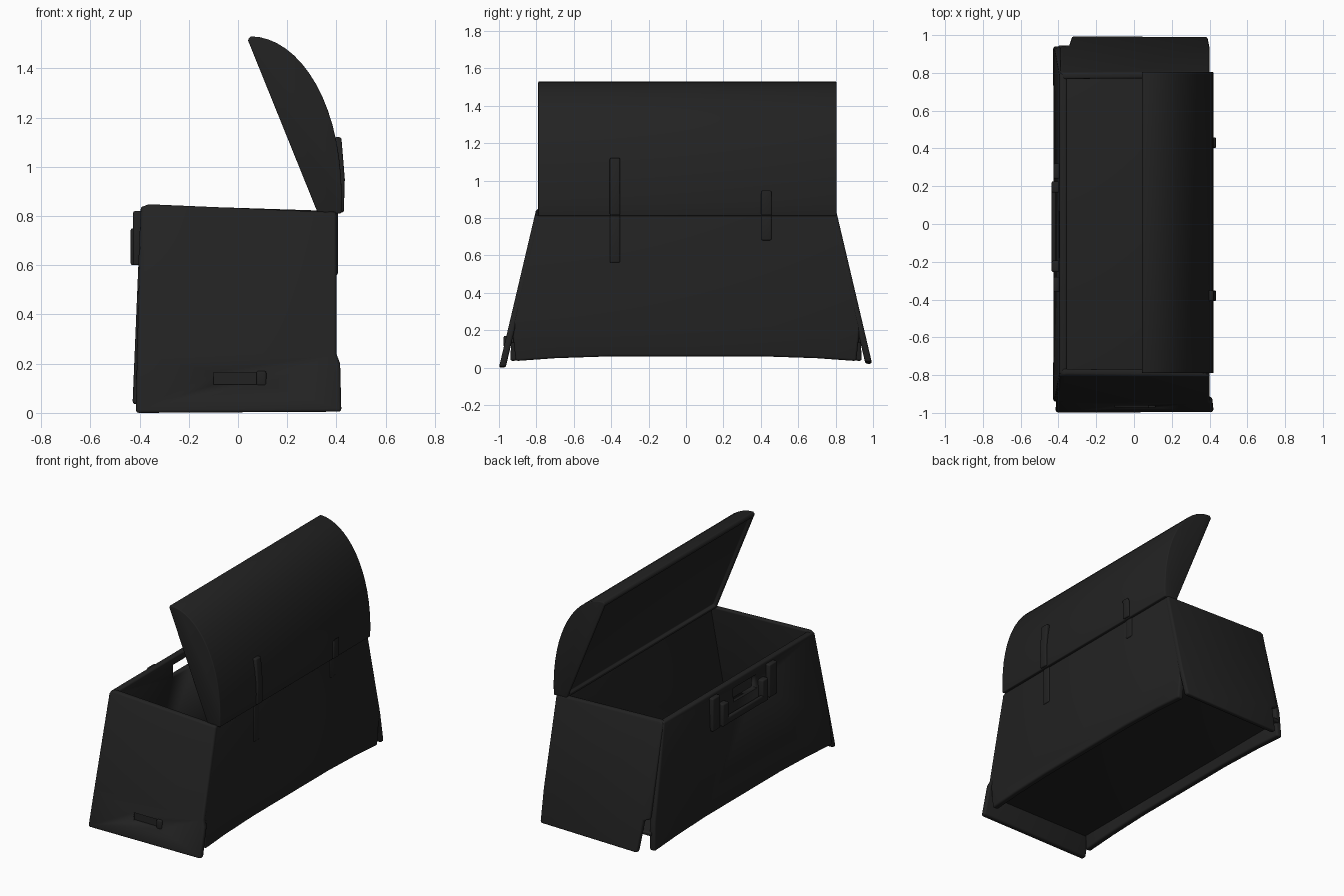
import bpy, bmesh, math
from mathutils import Vector

if "Cube" in bpy.data.objects:
    bpy.data.objects.remove(bpy.data.objects["Cube"])

black = bpy.data.materials.new("soft black")
black.diffuse_color = (0.016, 0.016, 0.016, 1)
black.use_nodes = True
black.node_tree.nodes["Principled BSDF"].inputs["Base Color"].default_value = black.diffuse_color


def finish(name, bm, bevel):
    """Round the hard edges, then make a smooth-shaded object."""
    bmesh.ops.recalc_face_normals(bm, faces=bm.faces)
    hard = [e for e in bm.edges if e.calc_face_angle(0) > math.radians(35)]
    if bevel:
        bmesh.ops.bevel(bm, geom=hard, offset=bevel, segments=3, profile=0.5,
                        affect='EDGES', clamp_overlap=True)
    me = bpy.data.meshes.new(name)
    bm.to_mesh(me)
    bm.free()
    me.materials.append(black)
    ob = bpy.data.objects.new(name, me)
    bpy.context.collection.objects.link(ob)
    bpy.ops.object.select_all(action='DESELECT')
    ob.select_set(True)
    bpy.context.view_layer.objects.active = ob
    bpy.ops.object.shade_smooth_by_angle(angle=math.radians(40))
    return ob


def prism(pts, offset):
    """Extrude a 3D outline along an offset."""
    bm = bmesh.new()
    face = bm.faces.new([bm.verts.new(p) for p in pts])
    ext = bmesh.ops.extrude_face_region(bm, geom=[face], use_keep_orig=True)
    bmesh.ops.translate(bm, vec=offset,
                        verts=[g for g in ext['geom'] if isinstance(g, bmesh.types.BMVert)])
    bmesh.ops.recalc_face_normals(bm, faces=bm.faces)
    return bm


def slab(name, pts, offset, bevel=0.012):
    return finish(name, prism(pts, offset), bevel)


def box(name, x0, x1, y0, y1, z0, z1, bevel=0.008):
    return slab(name, [(x0, y0, z0), (x1, y0, z0), (x1, y1, z0), (x0, y1, z0)],
                (0, 0, z1 - z0), bevel)


def cut_box(ob, *size):
    """Cut a box-shaped hole or recess out of an object."""
    cutter = box("cutter", *size, 0)
    cutter.hide_render = True
    mod = ob.modifiers.new("cut", 'BOOLEAN')
    mod.operation, mod.object, mod.solver = 'DIFFERENCE', cutter, 'EXACT'
    bpy.context.view_layer.objects.active = ob
    bpy.ops.object.modifier_apply(modifier="cut")
    bpy.data.objects.remove(cutter)


# Sloping end panels
def end_y(z):
    return 1.0 - 0.2 * z / 0.85


near = [(-0.415, 0.0), (0.42, 0.005), (0.415, 0.2), (0.4, 0.24), (0.4, 0.815),
        (-0.37, 0.848), (-0.395, 0.83), (-0.41, 0.24)]
far = [(-0.33, 0.02), (0.39, 0.03), (0.4, 0.24), (0.4, 0.82),
       (-0.37, 0.845), (-0.39, 0.83), (-0.39, 0.24), (-0.345, 0.22)]
near_end = slab("near_end_panel", [(x, -end_y(z), z) for x, z in near], (0, 0.036, 0))
slab("far_end_panel", [(x, end_y(z), z) for x, z in far], (0, -0.036, 0))

# Shallow hand slot in the near end
cut_box(near_end, -0.1, 0.11, -1.05, -end_y(0.14) + 0.015, 0.115, 0.165)
box("slot_stop", 0.075, 0.115, -0.975, -0.945, 0.11, 0.17)


# Long walls with a gently arched lower edge
def wall(name, x_low, x_top, thick, z_top, y_low):
    outline = [(-0.795, z_top), (-0.93, 0.22), (-y_low, 0.035), (-0.7, 0.05), (-0.4, 0.06),
               (0.4, 0.06), (0.7, 0.05), (y_low, 0.035), (0.93, 0.22), (0.795, z_top)]
    pts = [(x_low + (x_top - x_low) * z / z_top, y, z) for y, z in outline]
    return slab(name, pts, (thick, 0, 0))


front = wall("front_wall", -0.43, -0.395, 0.042, 0.84, 0.94)
cut_box(front, -0.5, -0.3, -0.18, 0.07, 0.70, 0.79)
wall("back_wall", 0.40, 0.40, -0.042, 0.82, 0.91)

# Raised floor, set above the lower edges of the walls
box("floor", -0.40, 0.37, -0.945, 0.945, 0.13, 0.155)

# Open arched lid with a recessed inner panel
ctrl = [Vector(p) for p in [(0.05, 1.53), (0.25, 1.53), (0.44, 1.25), (0.42, 0.81)]]
arc = []
for i in range(17):
    t = i / 16
    w = ((1 - t) ** 3, 3 * t * (1 - t) ** 2, 3 * t * t * (1 - t), t ** 3)
    p = sum((c * k for c, k in zip(ctrl, w)), Vector((0, 0)))
    arc.append((p.x, -0.79, p.y))
bm = prism(arc + [(0.325, -0.79, 0.81), (0.04, -0.79, 1.515)], (0, 1.595, 0))
inner = min((f for f in bm.faces if abs(f.normal.y) < 0.5),
            key=lambda f: f.normal.x - f.calc_area())
inward = -inner.normal.copy()
bmesh.ops.inset_region(bm, faces=[inner], thickness=0.03, depth=0)
edge_faces = bmesh.ops.extrude_discrete_faces(bm, faces=[inner])['faces']
bmesh.ops.translate(bm, verts=edge_faces[0].verts[:], vec=inward * 0.025)
finish("lid", bm, 0.006)

# Hinge straps on the back
for y, low, high, half in [(-0.38, 0.56, 1.12, 0.028), (0.43, 0.68, 0.93, 0.028)]:
    box("hinge_lower", 0.39, 0.406, y - half, y + half, low, 0.815)
    slab("hinge_upper", [(0.395, y - half, 0.815), (0.43, y - half, 0.815),
                         (0.434, y - half, 0.95), (0.42, y - half, high),
                         (0.39, y - half, high)], (0, 2 * half, 0), 0.008)

# Front carrying handle between two latches
for y in (-0.32, 0.28):
    box("latch", -0.426, -0.39, y - 0.04, y + 0.04, 0.60, 0.82)
    box("handle_mount", -0.436, -0.39, y * 0.7 - 0.03, y * 0.7 + 0.03, 0.60, 0.75)
box("handle_grip", -0.436, -0.412, -0.24, 0.21, 0.60, 0.65, 0.011)
